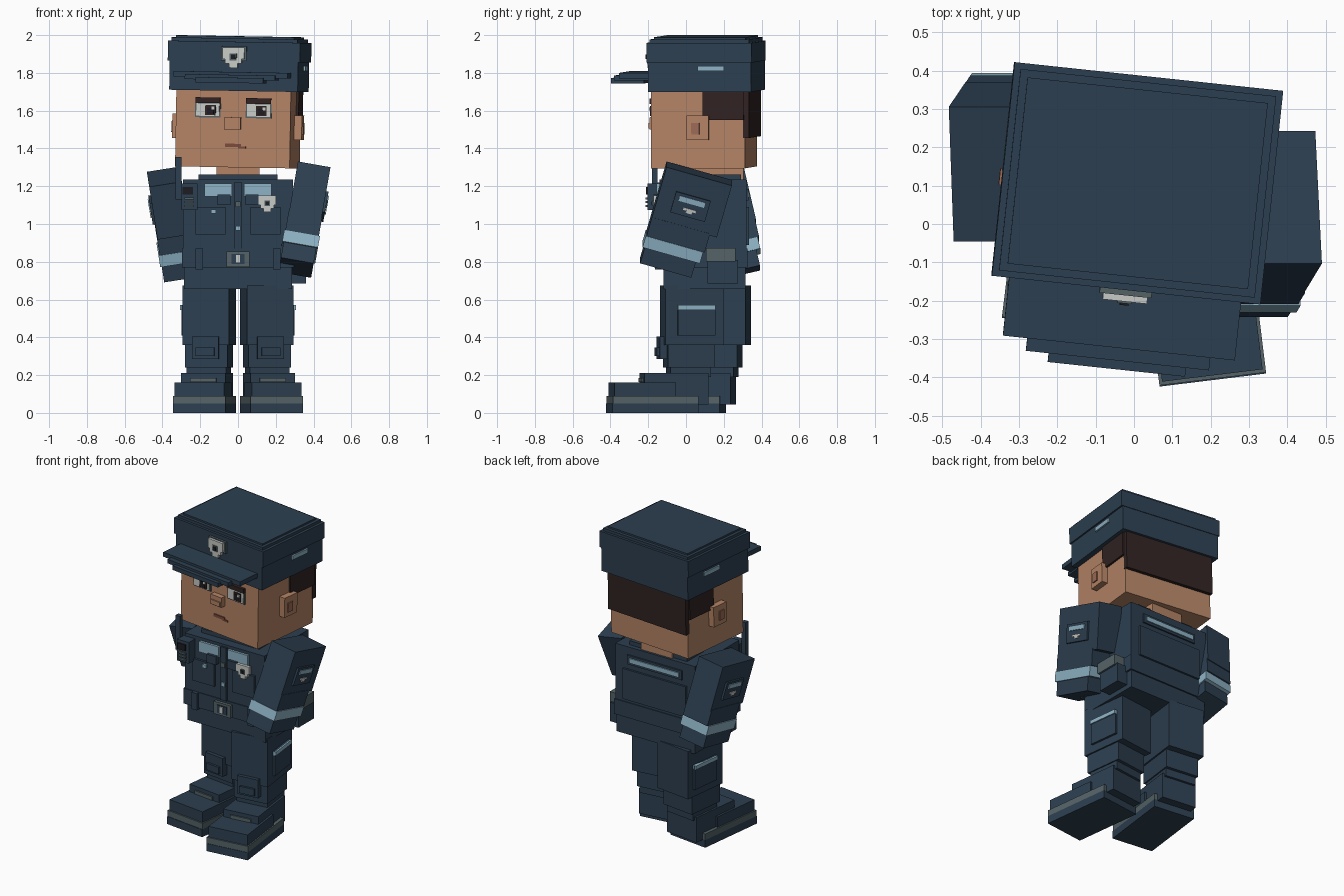
import bpy
from math import radians
from mathutils import Matrix

cube = bpy.data.objects.get("Cube")
if cube:
    bpy.data.objects.remove(cube, do_unlink=True)


def material(name, r, g, b):
    m = bpy.data.materials.new(name)
    m.use_nodes = True
    m.diffuse_color = (r, g, b, 1)
    m.node_tree.nodes["Principled BSDF"].inputs["Base Color"].default_value = (r, g, b, 1)
    return m


NAVY = material("navy cloth", 0.026, 0.05, 0.082)
BLUE = material("pale blue trim", 0.27, 0.45, 0.56)
SKIN = material("skin", 0.46, 0.23, 0.13)
BLUSH = material("darker skin", 0.34, 0.15, 0.095)
HAIR = material("dark brown hair", 0.03, 0.017, 0.016)
GREY = material("slate grey", 0.09, 0.125, 0.135)
SILVER = material("silver", 0.58, 0.6, 0.57)
BLACK = material("near black", 0.012, 0.012, 0.016)
LIPS = material("lips", 0.2, 0.07, 0.045)


def frame(x, y, z, rx=0, ry=0, rz=0, pivot=0):
    """Pose matrix turning a part about a pivot height."""
    rot = (Matrix.Rotation(radians(rz), 4, 'Z') @ Matrix.Rotation(radians(ry), 4, 'Y')
           @ Matrix.Rotation(radians(rx), 4, 'X'))
    return Matrix.Translation((x, y, z)) @ rot @ Matrix.Translation((0, 0, -pivot))


BODY = Matrix()


def box(name, mat, xs, ys, zs, pose=BODY):
    """Box spanning three ranges inside a posed frame."""
    spans = [sorted(r) for r in (xs, ys, zs)]
    bpy.ops.mesh.primitive_cube_add(size=1)
    o = bpy.context.object
    o.name = name
    o.data.transform(Matrix.Diagonal([b - a for a, b in spans] + [1]))
    centre = Matrix.Translation([(a + b) / 2 for a, b in spans])
    o.matrix_world = pose @ centre
    o.data.materials.append(mat)
    return o


def wide(h, c=0):
    return (c - h, c + h)


def shield(name, x, y, z, s, pose):
    """Stepped silver badge with a dark centre, facing the front."""
    box(name + "_top", SILVER, wide(s, x), (y, y - 0.02), (z - s * 0.2, z + s * 0.85), pose)
    box(name + "_middle", SILVER, wide(s * 0.75, x), (y, y - 0.02), (z - s * 0.6, z), pose)
    box(name + "_tip", SILVER, wide(s * 0.4, x), (y, y - 0.02), (z - s, z), pose)
    box(name + "_ring", GREY, wide(s * 0.32, x), (y, y - 0.025), wide(s * 0.32, z), pose)
    box(name + "_centre", BLACK, wide(s * 0.2, x), (y, y - 0.03), wide(s * 0.2, z), pose)


# Head, turned slightly to its right
HEAD = frame(0, 0.095, 1.5, ry=1, rz=-6.1, pivot=1.5)
box("head", SKIN, wide(0.305), wide(0.25), (1.3, 1.73), HEAD)
box("back_hair", HAIR, wide(0.308), (0.24, 0.272), (1.46, 1.72), HEAD)
box("nose", SKIN, wide(0.043), (-0.24, -0.285), (1.5, 1.565), HEAD)
box("nose_tip", SKIN, wide(0.036), (-0.24, -0.292), (1.505, 1.535), HEAD)
box("mouth", LIPS, (-0.04, 0.045), (-0.24, -0.256), (1.407, 1.425), HEAD)
box("mouth_corner", LIPS, (0.03, 0.07), (-0.24, -0.255), (1.4, 1.412), HEAD)
for s, side in ((1, "left"), (-1, "right")):
    e = s * 0.135
    box(side + "_eye_rim", GREY, wide(0.068, e), (-0.24, -0.257), (1.562, 1.638), HEAD)
    box(side + "_eye_white", SILVER, wide(0.061, e), (-0.24, -0.262), (1.57, 1.636), HEAD)
    box(side + "_iris", HAIR, wide(0.028, e + 0.015), (-0.24, -0.267), (1.574, 1.628), HEAD)
    box(side + "_pupil", BLACK, wide(0.018, e + 0.015), (-0.24, -0.27), (1.58, 1.615), HEAD)
    box(side + "_eye_glint", SILVER, wide(0.008, e + 0.03), (-0.24, -0.273), (1.605, 1.62), HEAD)
    box(side + "_brow", HAIR, wide(0.066, e), (-0.24, -0.268), (1.638, 1.668), HEAD)
    box(side + "_side_hair", HAIR, (s * 0.29, s * 0.318), (0.027, 0.245), (1.555, 1.72), HEAD)
    box(side + "_ear", SKIN, (s * 0.29, s * 0.345), (-0.055, 0.06), (1.45, 1.58), HEAD)
    box(side + "_ear_inner", BLUSH, (s * 0.3, s * 0.352), (-0.03, 0.012), (1.48, 1.54), HEAD)
    box(side + "_cap_stripe", BLUE, (s * 0.33, s * 0.352), (0.005, 0.145), (1.815, 1.842), HEAD)

# Peaked cap
box("cap_band", NAVY, wide(0.342), (-0.262, 0.288), (1.705, 1.86), HEAD)
box("cap_upper_band", NAVY, wide(0.352), (-0.268, 0.292), (1.86, 1.965), HEAD)
box("cap_crown", NAVY, wide(0.335), (-0.252, 0.276), (1.96, 1.983), HEAD)
box("cap_top", NAVY, wide(0.315), (-0.232, 0.256), (1.98, 1.994), HEAD)
box("visor_base", NAVY, wide(0.304), (-0.25, -0.42), (1.775, 1.805), HEAD)
box("visor_middle", NAVY, wide(0.24), (-0.25, -0.453), (1.763, 1.79), HEAD)
box("visor_tip", NAVY, wide(0.18), (-0.3, -0.476), (1.747, 1.775), HEAD)
box("cap_badge_plate", GREY, wide(0.068), (-0.26, -0.282), (1.865, 1.94), HEAD)
shield("cap_badge", 0, -0.278, 1.885, 0.058, HEAD)

# Torso
box("neck", SKIN, wide(0.113), (0.03, 0.305), (1.2, 1.34))
box("collar", NAVY, wide(0.21), (-0.08, 0.29), (1.22, 1.262))
box("chest", NAVY, wide(0.29), (-0.14, 0.32), (0.86, 1.235))
box("belt", NAVY, wide(0.297), (-0.145, 0.325), (0.77, 0.87))
box("hips", NAVY, wide(0.285), (-0.12, 0.315), (0.655, 0.78))
box("zip_placket", NAVY, wide(0.02), (-0.13, -0.152), (0.87, 1.22))
box("zip_pull", BLUE, wide(0.012), (-0.13, -0.16), (0.965, 0.99))
box("zip_clasp", GREY, wide(0.014), (-0.13, -0.16), (1.09, 1.12))
box("buckle", GREY, wide(0.062), (-0.13, -0.165), (0.773, 0.855))
box("buckle_plate", NAVY, wide(0.035), (-0.13, -0.17), (0.788, 0.84))
box("buckle_pin", SILVER, wide(0.011), (-0.13, -0.175), (0.795, 0.835))
box("back_panel", NAVY, wide(0.23), (0.31, 0.333), (0.89, 1.09))
box("back_stripe_base", NAVY, wide(0.2), (0.31, 0.33), (1.125, 1.185))
box("back_stripe", BLUE, wide(0.18), (0.31, 0.337), (1.14, 1.17))
for s, side in ((1, "left"), (-1, "right")):
    box(side + "_chest_panel", BLUE, wide(0.073, s * 0.105), (-0.13, -0.155), (1.145, 1.215))
    box(side + "_chest_tab", NAVY, wide(0.034, s * 0.075), (-0.13, -0.172), (1.1, 1.155))
    box(side + "_chest_pocket", NAVY, wide(0.08, s * 0.145), (-0.13, -0.155), (0.945, 1.09))
    box(side + "_belt_pouch", NAVY, wide(0.02, s * 0.205), (-0.13, -0.165), (0.76, 0.87))
box("name_tag", BLUE, wide(0.014, -0.13), (-0.13, -0.17), (1.055, 1.078))
shield("chest_badge", 0.155, -0.153, 1.11, 0.047, BODY)

# Shoulder radio and hip holster
box("radio", NAVY, (-0.3, -0.215), (-0.13, -0.205), (1.075, 1.215))
box("radio_screen", BLACK, wide(0.028, -0.265), (-0.2, -0.212), (1.155, 1.195))
for i in range(3):
    z = 1.09 + i * 0.02
    box("radio_key_row_%d" % i, GREY, wide(0.026, -0.258), (-0.2, -0.215), (z, z + 0.011))
box("radio_antenna", NAVY, (-0.33, -0.298), (-0.15, -0.18), (1.13, 1.355))
box("holster", NAVY, (0.26, 0.36), (0.115, 0.275), (0.685, 0.81))
box("holster_flap", GREY, (0.26, 0.372), (0.105, 0.262), (0.802, 0.872))

# Arms, the left swung forward and the right back
arms = (("left", 1, frame(0.395, 0.07, 1.267, rx=-16, ry=10), (-0.18, 0.12)),
        ("right", -1, frame(-0.39, 0.13, 1.25, rx=13, ry=-9), (-0.145, 0.155)))
for side, s, pose, (a, b) in arms:
    box(side + "_upper_sleeve", NAVY, wide(0.0875), wide(0.18), (0, -0.29), pose)
    box(side + "_lower_sleeve", NAVY, wide(0.09), (a, b + 0.02), (-0.28, -0.385), pose)
    box(side + "_cuff", BLUE, wide(0.096), (a - 0.004, b + 0.012), (-0.385, -0.448), pose)
    box(side + "_hand", NAVY, wide(0.088), (a + 0.008, b - 0.01), (-0.44, -0.535), pose)
    box(side + "_patch", NAVY, (s * 0.08, s * 0.1), wide(0.095), (-0.11, -0.225), pose)
    box(side + "_patch_stripe", BLUE, (s * 0.09, s * 0.106), wide(0.07), (-0.125, -0.153), pose)
    box(side + "_patch_emblem", SILVER, (s * 0.09, s * 0.106), wide(0.035), (-0.18, -0.193), pose)
    box(side + "_patch_emblem_tip", SILVER, (s * 0.09, s * 0.106), wide(0.016), (-0.19, -0.205), pose)

# Legs and boots, toes turned out, left foot ahead
for s, side, y in ((1, "left", 0.03), (-1, "right", 0.175)):
    pose = frame(s * 0.152, y, 0, rz=s * 7)
    box(side + "_thigh", NAVY, wide(0.123), wide(0.155), (0.36, 0.675), pose)
    box(side + "_shin", NAVY, wide(0.113), (-0.14, 0.11), (0.24, 0.365), pose)
    box(side + "_ankle", NAVY, wide(0.105), (-0.125, 0.09), (0.19, 0.25), pose)
    box(side + "_knee_pad", NAVY, wide(0.07), (-0.13, -0.178), (0.285, 0.405), pose)
    box(side + "_knee_panel", NAVY, wide(0.05), (-0.17, -0.192), (0.3, 0.345), pose)
    box(side + "_thigh_pocket", NAVY, (s * 0.11, s * 0.137), (-0.09, 0.11), (0.41, 0.57), pose)
    box(side + "_pocket_stripe", BLUE, (s * 0.12, s * 0.145), (-0.09, 0.11), (0.545, 0.57), pose)
    box(side + "_sole", NAVY, wide(0.14), (-0.44, 0.02), (0, 0.05), pose)
    box(side + "_sole_stripe", GREY, wide(0.14), (-0.437, 0.02), (0.05, 0.09), pose)
    box(side + "_toe", NAVY, wide(0.132), (-0.428, -0.1), (0.09, 0.16), pose)
    box(side + "_boot", NAVY, wide(0.118), (-0.265, 0.075), (0.045, 0.21), pose)
    box(side + "_boot_strap", GREY, wide(0.07), (-0.25, -0.274), (0.163, 0.185), pose)
